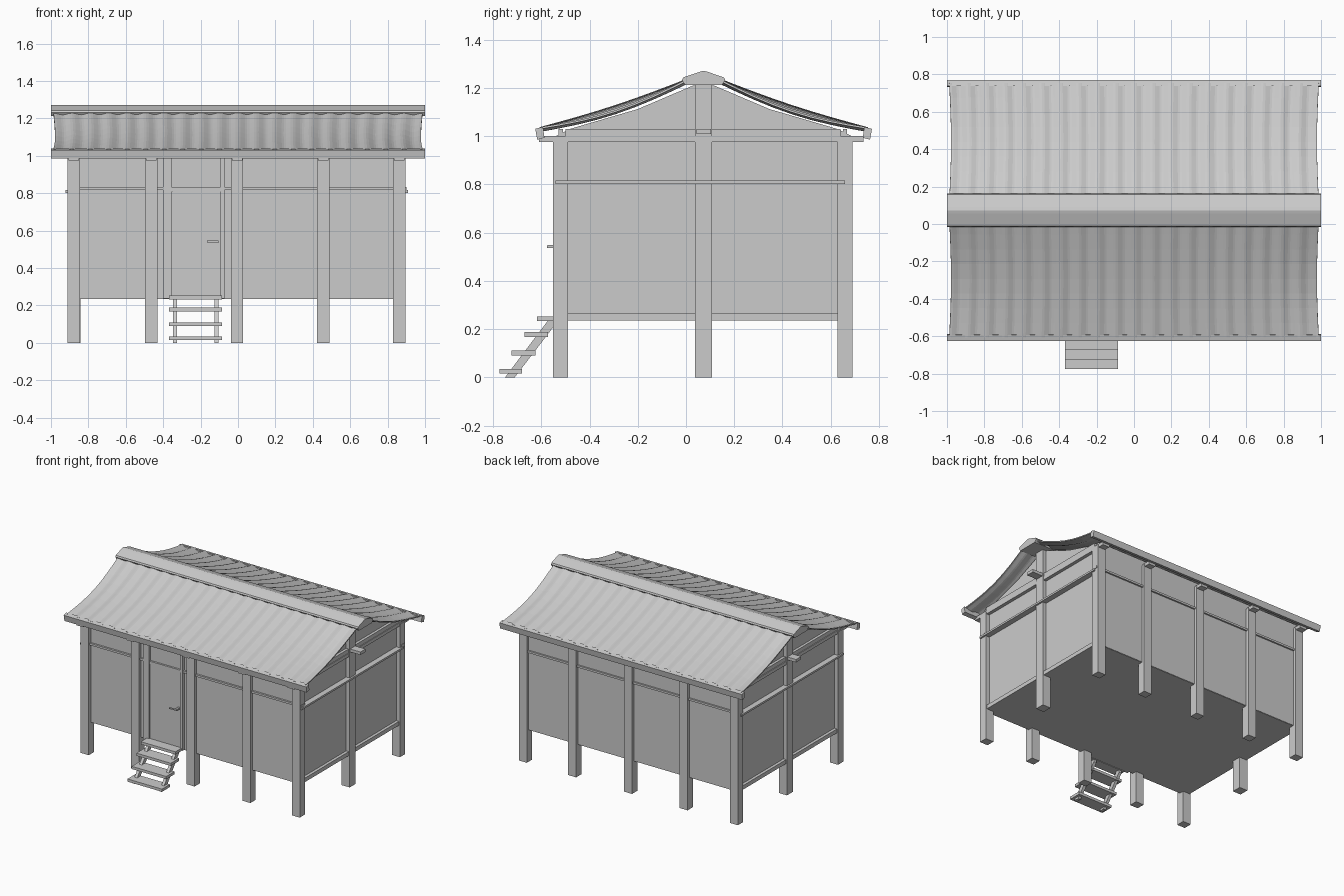
import bpy, bmesh, math

if "Cube" in bpy.data.objects:
    bpy.data.objects.remove(bpy.data.objects["Cube"])

YC = 0.073  # ridge line in y


def finish(name, bm):
    bmesh.ops.recalc_face_normals(bm, faces=bm.faces)
    me = bpy.data.meshes.new(name)
    bm.to_mesh(me)
    bm.free()
    ob = bpy.data.objects.new(name, me)
    bpy.context.collection.objects.link(ob)
    return ob


def box(name, x0, x1, y0, y1, z0, z1):
    bm = bmesh.new()
    bmesh.ops.create_cube(bm, size=1)
    for v in bm.verts:
        v.co = ((x0 + x1) / 2 + v.co.x * (x1 - x0),
                (y0 + y1) / 2 + v.co.y * (y1 - y0),
                (z0 + z1) / 2 + v.co.z * (z1 - z0))
    return finish(name, bm)


def prism(name, profile, x0, x1):
    """Extrude a (y, z) outline along x."""
    bm = bmesh.new()
    f = bm.faces.new([bm.verts.new((x0, y, z)) for y, z in profile])
    r = bmesh.ops.extrude_face_region(bm, geom=[f])
    for v in r["geom"]:
        if isinstance(v, bmesh.types.BMVert):
            v.co.x = x1
    return finish(name, bm)


# Stilts, front and back rows, with a tie beam over each pair
for i, x in enumerate((-0.878, -0.463, -0.005, 0.456, 0.863)):
    w = 0.033
    box(f"front_post_{i}", x - w, x + w, -0.552, -0.49, 0, 0.99)
    box(f"back_post_{i}", x - w, x + w, 0.628, 0.69, 0, 0.99)
    box(f"tie_beam_{i}", x - 0.028, x + 0.028, -0.61, 0.735, 0.975, 1.0)

# Floor and wall panels
box("floor", -0.88, 0.87, -0.525, 0.665, 0.235, 0.255)
box("front_wall", -0.88, 0.87, -0.528, -0.51, 0.237, 1.03)
box("back_wall", -0.88, 0.87, 0.65, 0.668, 0.237, 1.03)

# Gable ends: wall, ridge post, sill, rail, top plate and infill
gable = [(-0.54, 1.0), (-0.48, 1.03), (-0.2, 1.112), (0.03, 1.21)]
gable += [(2 * YC - y, z) for y, z in reversed(gable)]
for side, s, off in (("right", 1, -0.007), ("left", -1, -0.007)):
    def sx(a, b):
        return sorted((s * a + off, s * b + off))
    box(f"{side}_wall", *sx(0.855, 0.873), -0.52, 0.66, 0.237, 1.0)
    box(f"{side}_ridge_post", *sx(0.835, 0.902), 0.037, 0.108, 0, 1.22)
    box(f"{side}_sill", *sx(0.865, 0.895), -0.5, 0.64, 0.235, 0.265)
    box(f"{side}_rail", *sx(0.87, 0.915), -0.542, 0.66, 0.802, 0.816)
    box(f"{side}_top_plate", *sx(0.86, 0.893), -0.5, 0.64, 0.975, 1.03)
    prism(f"{side}_gable_infill", gable, *sx(0.855, 0.873))

# Long rails on front and back, split around the doorway in front
box("front_rail_left", -0.91, -0.40, -0.542, -0.505, 0.817, 0.832)
box("front_rail_right", -0.075, 0.90, -0.542, -0.505, 0.817, 0.832)
box("back_rail", -0.91, 0.90, 0.635, 0.68, 0.817, 0.832)

# Beam along the house at tie height, with ends projecting from the gables
box("centre_beam", -0.98, 0.98, 0.043, 0.103, 1.008, 1.03)

# Door, frame and handle
box("door", -0.35, -0.097, -0.535, -0.515, 0.25, 0.81)
box("door_jamb_left", -0.40, -0.352, -0.547, -0.51, 0.237, 0.99)
box("door_jamb_right", -0.095, -0.073, -0.547, -0.51, 0.237, 0.99)
box("door_header", -0.352, -0.095, -0.542, -0.51, 0.81, 0.83)
box("door_sill", -0.36, -0.08, -0.545, -0.51, 0.237, 0.25)
box("handle_stem", -0.118, -0.104, -0.575, -0.53, 0.535, 0.548)
box("handle_lever", -0.165, -0.104, -0.576, -0.567, 0.537, 0.546)

# Steps with two slanted stringers
for i, (y0, y1, z) in enumerate(((-0.774, -0.68, 0.025), (-0.724, -0.625, 0.1),
                                 (-0.67, -0.572, 0.178), (-0.617, -0.54, 0.243))):
    box(f"step_{i}", -0.37, -0.085, y0, y1, z - 0.01, z + 0.01)
stringer = [(-0.75, 0.0), (-0.71, 0.0), (-0.545, 0.215), (-0.545, 0.245), (-0.565, 0.245)]
prism("stringer_left", stringer, -0.347, -0.325)
prism("stringer_right", stringer, -0.125, -0.103)

# Corrugated roof sheets that sag a little, most at their ends
NX, NY = 160, 8
for name, s in (("front_roof", -1), ("back_roof", 1)):
    bm = bmesh.new()
    rows = []
    for j in range(NY + 1):
        t = j / NY
        row = []
        for i in range(NX + 1):
            u = -1 + 2 * i / NX
            sag = (0.012 + 0.022 * u ** 4) * math.sin(math.pi * t)
            wave = 0.006 * math.cos(u * math.pi * 20)
            x = u * (0.988 - 0.01 * math.sin(math.pi * t))
            row.append(bm.verts.new((x, YC + s * (0.05 + 0.63 * t),
                                     1.235 - 0.208 * t - sag + wave)))
        rows.append(row)
    for a, b in zip(rows, rows[1:]):
        for i in range(NX):
            bm.faces.new((a[i], a[i + 1], b[i + 1], b[i]))
    ob = finish(name, bm)
    m = ob.modifiers.new("thickness", "SOLIDIFY")
    m.thickness = 0.008
    m.offset = 0

# Eave boards tilted with the slope, and the ridge cap
for name, s in (("front_eave_board", -1), ("back_eave_board", 1)):
    prism(name, [(YC + s * d, z) for d, z in
                 ((0.666, 1.038), (0.698, 1.030), (0.690, 0.985), (0.660, 0.993))], -1, 1)
cap = [(-0.003, 1.212), (-0.017, 1.232), (-0.012, 1.243), (0.055, 1.266)]
cap += [(YC, 1.271)] + [(2 * YC - y, z) for y, z in reversed(cap)]
cap += [(0.115, 1.212)]
prism("ridge_cap", cap, -1, 1)
